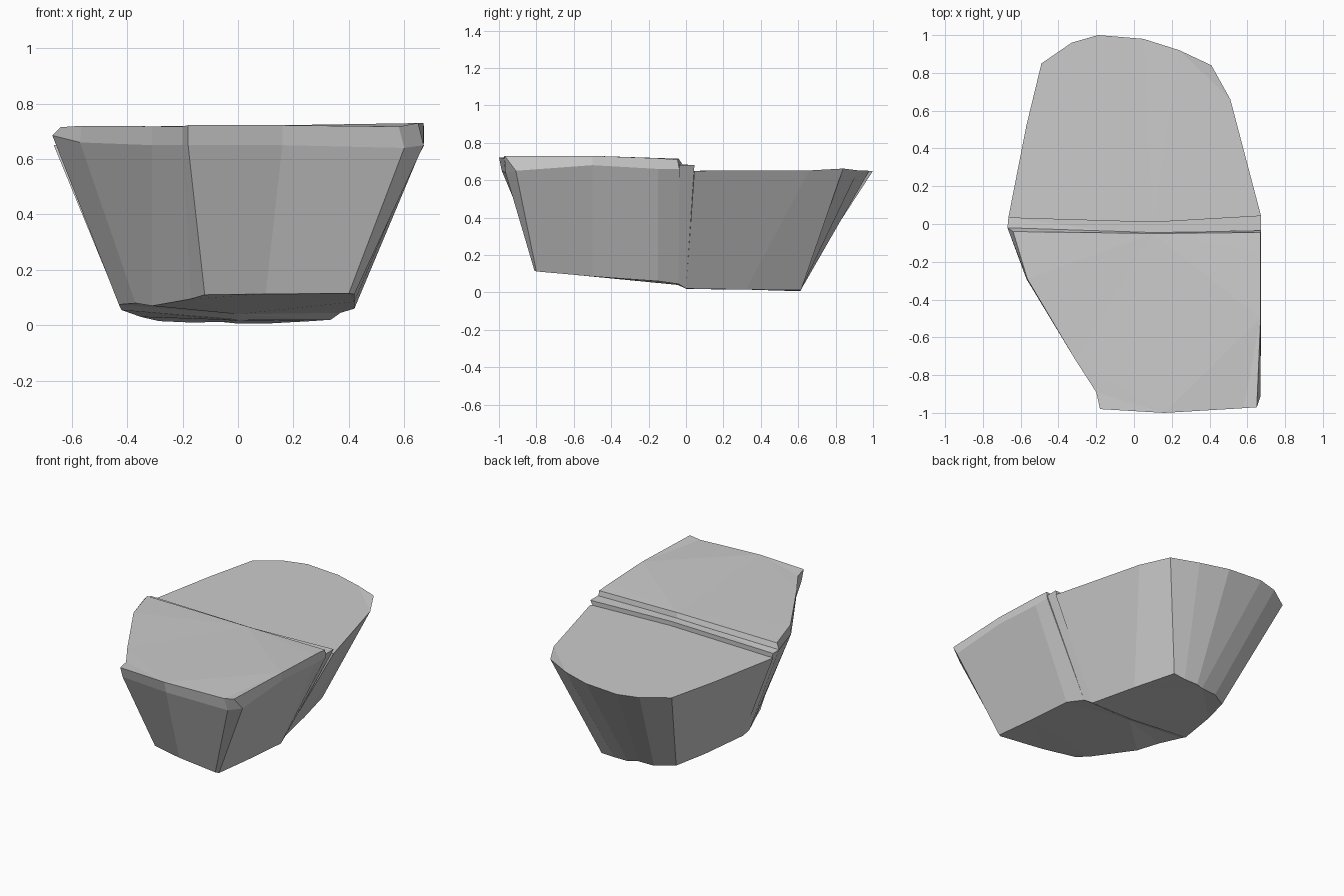
import bpy, bmesh


def loft(name, rings):
    """Skin matching rings from bottom to top and cap both ends."""
    bm = bmesh.new()
    loops = [[bm.verts.new(p) for p in ring] for ring in rings]
    n = len(loops[0])
    for a, b in zip(loops, loops[1:]):
        for i in range(n):
            j = (i + 1) % n
            bm.faces.new((a[i], a[j], b[j], b[i]))
    caps = [bm.faces.new(loops[0][::-1]), bm.faces.new(loops[-1])]
    bmesh.ops.triangulate(bm, faces=caps)
    bmesh.ops.recalc_face_normals(bm, faces=bm.faces)
    mesh = bpy.data.meshes.new(name)
    bm.to_mesh(mesh)
    bm.free()
    obj = bpy.data.objects.new(name, mesh)
    bpy.context.collection.objects.link(obj)
    return obj


# Front block: faceted base, rim line and a slight lip around the raised top
front_base = [(-.43, -.05, .075), (-.37, -.20, .08), (-.31, -.34, .07),
              (-.17, -.61, .095), (-.12, -.70, .11), (.10, -.76, .113),
              (.40, -.81, .115), (.42, -.80, .112), (.42, -.50, .085),
              (.42, -.15, .06), (.37, -.04, .045), (0, -.045, .04)]
front_rim = [(-.67, -.02, .685), (-.57, -.29, .66), (-.31, -.71, .65),
             (-.20, -.88, .65), (-.18, -.955, .65), (.16, -.985, .65),
             (.60, -.965, .64), (.67, -.91, .65), (.672, -.50, .68),
             (.672, -.15, .66), (.672, -.035, .66), (.1, -.045, .68)]
front_top = [(-.64, -.04, .715), (-.565, -.29, .72), (-.31, -.72, .718),
             (-.20, -.89, .718), (-.18, -.98, .722), (.16, -1.0, .722),
             (.58, -.975, .717), (.65, -.97, .73), (.67, -.50, .73),
             (.67, -.15, .717), (.67, -.045, .71), (.1, -.05, .715)]
loft("front_block", [front_base, front_rim, front_top])

# Seam strip: narrow stepped ledge between the halves
seam_base = [(-.43, -.05, .075), (0, -.045, .04), (.37, -.04, .045),
             (.335, 0, .02), (0, 0, .02), (-.42, 0, .055)]
seam_top = [(-.67, -.02, .685), (-.05, -.05, .68), (.672, -.035, .68),
            (.672, .045, .68), (.1, .012, .68), (-.665, .035, .68)]
loft("seam_ledge", [seam_base, seam_top])

# Back block: flat rounded top tapering to a smaller base
back_base = [(-.42, 0, .055), (-.35, .30, .03), (-.285, .51, .015),
             (-.17, .58, .01), (-.06, .585, .012), (.0, .61, .006),
             (.10, .61, .006), (.19, .615, .012), (.265, .32, .015),
             (.335, 0, .02), (0, 0, .018)]
back_top = [(-.665, .035, .65), (-.57, .52, .65), (-.49, .85, .65),
            (-.33, .96, .65), (-.19, 1.0, .65), (.05, .98, .65),
            (.24, .92, .652), (.41, .84, .662), (.51, .66, .652),
            (.672, .045, .65), (.1, .01, .65)]
loft("back_block", [back_base, back_top])
